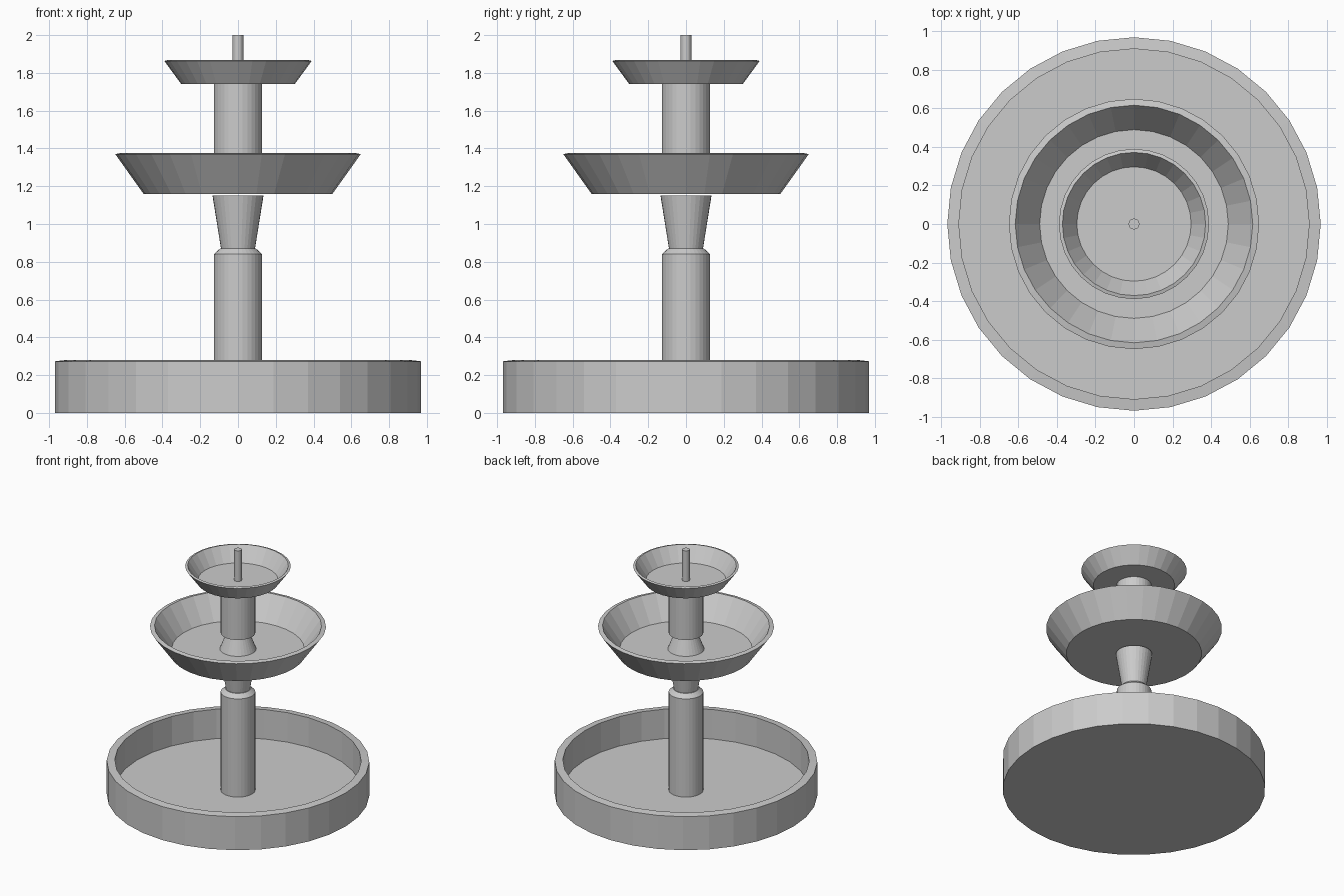
import bpy, bmesh
from math import sin, cos, tau

if "Cube" in bpy.data.objects:
    bpy.data.objects.remove(bpy.data.objects["Cube"])


def lathe(name, profile, sides=32):
    """Revolve an (r, z) profile about z; r = 0 ends become single poles."""
    bm = bmesh.new()
    rings = []
    for r, z in profile:
        if r == 0:
            rings.append([bm.verts.new((0, 0, z))] * sides)
        else:
            rings.append([bm.verts.new((r * cos(tau * i / sides), r * sin(tau * i / sides), z))
                          for i in range(sides)])
    for a, b in zip(rings, rings[1:]):
        for i in range(sides):
            j = (i + 1) % sides
            quad = list(dict.fromkeys((a[i], a[j], b[j], b[i])))
            bm.faces.new(quad)
    bmesh.ops.recalc_face_normals(bm, faces=bm.faces)
    mesh = bpy.data.meshes.new(name)
    bm.to_mesh(mesh)
    bm.free()
    obj = bpy.data.objects.new(name, mesh)
    bpy.context.collection.objects.link(obj)
    return obj


def bowl(name, bottom, rim, floor_z):
    """Open dish: bottom=(r, z), rim=(outer r, outer z, inner r, inner z, floor r)."""
    ro, zo, ri, zi, rf = rim
    return lathe(name, [(0, bottom[1]), bottom, (ro, zo), (ri, zi), (rf, floor_z), (0, floor_z)])


# Three basins
bowl("base_basin", (0.97, 0), (0.97, 0.273, 0.91, 0.28, 0.91), 0.04)
bowl("middle_bowl", (0.50, 1.16), (0.65, 1.37, 0.617, 1.377, 0.49), 1.19)
bowl("top_bowl", (0.30, 1.74), (0.39, 1.863, 0.372, 1.868, 0.297), 1.75)

# Lower column with chamfered top, and the flared neck under the middle bowl
lathe("lower_column", [(0, 0.04), (0.128, 0.04), (0.128, 0.84), (0.095, 0.87), (0, 0.87)])
lathe("lower_neck", [(0, 0.87), (0.09, 0.87), (0.135, 1.15), (0, 1.15)])

# Flared foot and upper column
lathe("upper_foot", [(0, 1.19), (0.135, 1.19), (0.085, 1.32), (0, 1.32)])
lathe("upper_column", [(0, 1.32), (0.128, 1.32), (0.128, 1.74), (0, 1.74)])

# Water spout
lathe("spout", [(0, 1.75), (0.028, 1.75), (0.028, 2.0), (0, 2.0)])
